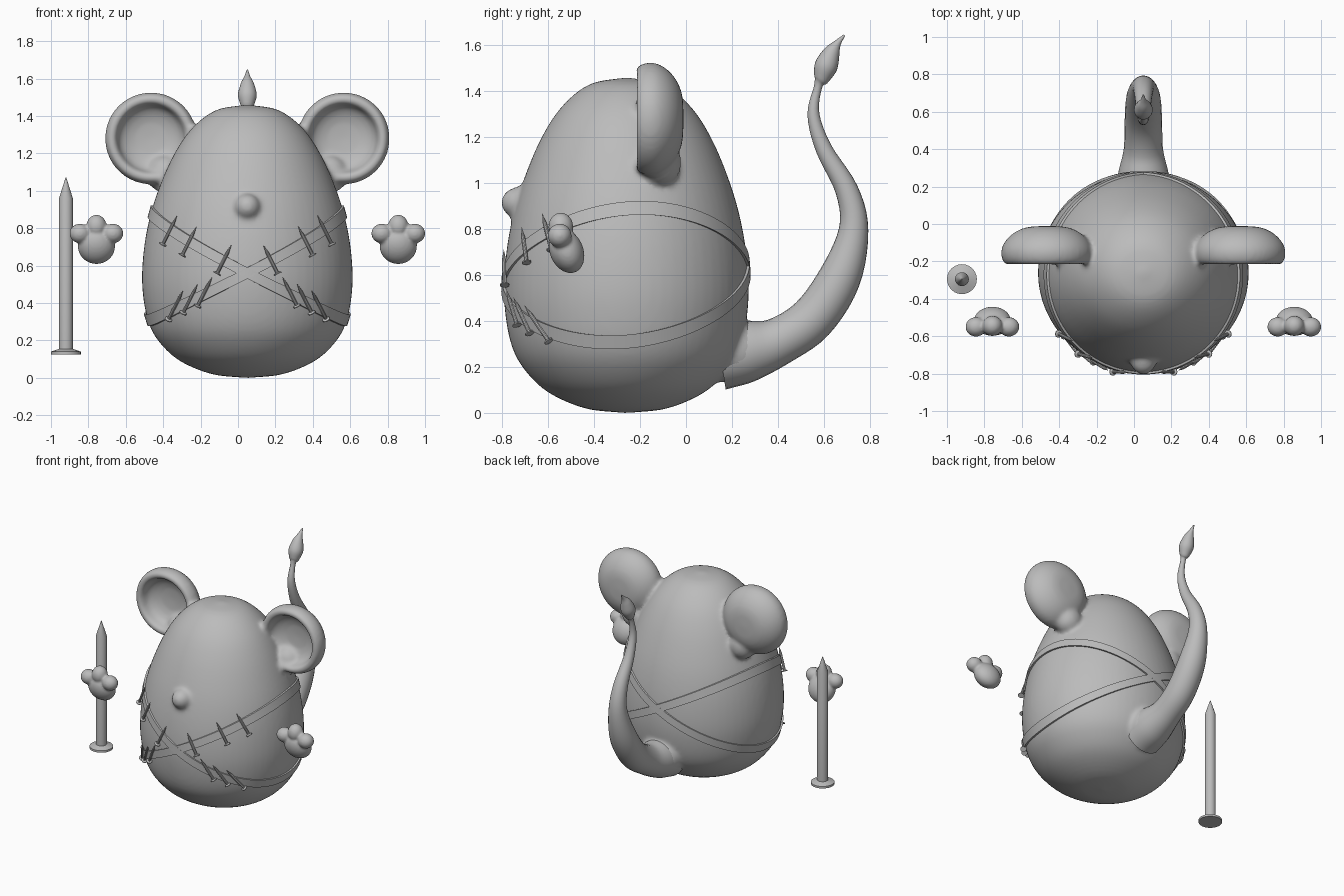
import bpy, bmesh, math
from mathutils import Vector, Matrix

cube = bpy.data.objects.get("Cube")
if cube:
    bpy.data.objects.remove(cube, do_unlink=True)

grey = bpy.data.materials.new("clay_grey")
grey.use_nodes = True
grey.diffuse_color = (0.5, 0.5, 0.5, 1)
grey.node_tree.nodes["Principled BSDF"].inputs["Base Color"].default_value = (0.5, 0.5, 0.5, 1)

CX, CY = 0.05, -0.26      # body axis
DEPTH = 0.53 / 0.56       # body depth relative to its width


def spline(points, steps):
    """Catmull-Rom curve through tuples of any size."""
    p = [Vector(q) for q in points]
    p = [2 * p[0] - p[1]] + p + [2 * p[-1] - p[-2]]
    out = []
    for a, b, c, d in zip(p, p[1:], p[2:], p[3:]):
        for i in range(steps):
            t = i / steps
            out.append(0.5 * (2 * b + (c - a) * t + (2 * a - 5 * b + 4 * c - d) * t * t
                              + (3 * b - a - 3 * c + d) * t ** 3))
    return out + [p[-2]]


def skin(bm, rings, closed=False):
    """Bridge equal rings of points, with capped or joined ends."""
    rows = [[bm.verts.new(co) for co in ring] for ring in rings]
    n = len(rows[0])
    pairs = list(zip(rows, rows[1:])) + ([(rows[-1], rows[0])] if closed else [])
    for a, b in pairs:
        for i in range(n):
            bm.faces.new((a[i], a[(i + 1) % n], b[(i + 1) % n], b[i]))
    if not closed:
        bm.faces.new(rows[0][::-1])
        bm.faces.new(rows[-1])


def circle(center, u, v, sides):
    angles = [2 * math.pi * i / sides for i in range(sides)]
    return [Vector(center) + Vector(u) * math.cos(a) + Vector(v) * math.sin(a) for a in angles]


def ball(bm, center, radii, tilt=0):
    m = Matrix.Translation(center) @ Matrix.Rotation(tilt, 4, 'X') @ Matrix.Diagonal((*radii, 1))
    bmesh.ops.create_uvsphere(bm, u_segments=32, v_segments=20, radius=1, matrix=m)


def finish(bm, name, angle=40, voxel=None, smooth=0):
    bmesh.ops.recalc_face_normals(bm, faces=bm.faces)
    mesh = bpy.data.meshes.new(name)
    bm.to_mesh(mesh)
    bm.free()
    mesh.materials.append(grey)
    obj = bpy.data.objects.new(name, mesh)
    bpy.context.collection.objects.link(obj)
    bpy.ops.object.select_all(action='DESELECT')
    bpy.context.view_layer.objects.active = obj
    obj.select_set(True)
    bpy.ops.object.shade_smooth_by_angle(angle=math.radians(angle))
    if voxel:
        mod = obj.modifiers.new("blend", 'REMESH')
        mod.mode = 'VOXEL'
        mod.voxel_size = voxel
        mod.use_smooth_shade = True
        mod = obj.modifiers.new("soften", 'SMOOTH')
        mod.factor = 0.5
        mod.iterations = smooth
    return obj


# Egg-shaped body: (radius, height)
profile = spline([(0.01, 0), (0.19, 0.02), (0.36, 0.09), (0.47, 0.19), (0.53, 0.3), (0.56, 0.46),
                  (0.56, 0.62), (0.535, 0.8), (0.485, 0.98), (0.4, 1.18), (0.3, 1.33),
                  (0.17, 1.43), (0.01, 1.46)], 5)


def radius_at(z):
    for a, b in zip(profile, profile[1:]):
        if a.y <= z <= b.y:
            return a.x + (b.x - a.x) * (z - a.y) / (b.y - a.y)
    return 0


def on_body(angle, z, lift=0):
    """Point on the body; angle 0 faces front, positive turns to +x."""
    r = radius_at(z) + lift
    return Vector((CX + r * math.sin(angle), CY - r * DEPTH * math.cos(angle), z))


bm = bmesh.new()
skin(bm, [circle((CX, CY, p.y), (p.x, 0, 0), (0, p.x * DEPTH, 0), 64) for p in profile])

# Cupped ears with a thick rim: (radius, y)
ear = spline([(0.01, -0.01), (0.12, -0.02), (0.2, -0.065), (0.243, -0.13), (0.24, -0.19),
              (0.212, -0.22), (0.185, -0.2), (0.165, -0.15), (0.1, -0.115), (0.01, -0.105)], 4)
for side in (-1, 1):
    x = CX + side * 0.515
    skin(bm, [circle((x, p.y, 1.28), (p.x, 0, 0), (0, 0, p.x), 48) for p in ear])
    ball(bm, (CX + side * 0.44, -0.11, 1.09), (0.1, 0.09, 0.1))

# Nose and tail root, blended into the body
ball(bm, (CX, -0.725, 0.915), (0.07, 0.08, 0.07))
ball(bm, (CX, 0.2, 0.27), (0.15, 0.16, 0.14))
finish(bm, "body_with_ears", voxel=0.014, smooth=8)

# Curling tail with a pointed tuft: (y, z, radius)
path = spline([(0.15, 0.25, 0.15), (0.27, 0.27, 0.135), (0.4, 0.31, 0.105), (0.55, 0.41, 0.1),
               (0.67, 0.59, 0.092), (0.73, 0.8, 0.064), (0.7, 0.97, 0.05), (0.6, 1.15, 0.036),
               (0.555, 1.3, 0.026), (0.575, 1.42, 0.018), (0.59, 1.455, 0.034),
               (0.61, 1.51, 0.05), (0.635, 1.57, 0.036), (0.66, 1.61, 0.016), (0.69, 1.645, 0.004)], 5)
bm = bmesh.new()
rings = []
for i, p in enumerate(path):
    d = path[min(i + 1, len(path) - 1)] - path[max(i - 1, 0)]
    across = Vector((0, -d.y, d.x)).normalized() * p.z
    rings.append(circle((CX, p.x, p.y), (p.z, 0, 0), across, 24))
skin(bm, rings)
finish(bm, "tail", angle=70)


# Two crossed straps wrapped diagonally around the body
def strap_height(angle, side):
    return 0.6 - 0.04 * math.cos(angle) + side * 0.29 * math.sin(angle)


for side, name in ((1, "strap_rising_left"), (-1, "strap_rising_right")):
    bm = bmesh.new()
    rings = []
    for i in range(96):
        a = 2 * math.pi * i / 96
        z = strap_height(a, side)
        rings.append([on_body(a, z + h, lift)
                      for h, lift in ((-0.03, -0.02), (-0.03, 0.012), (0.03, 0.012), (0.03, -0.02))])
    skin(bm, rings, closed=True)
    finish(bm, name)


# Nails: flat head, straight shaft, pointed tip
def nail(name, head, tip, shaft, head_radius, head_height, point, sides):
    axis = (tip - head).normalized()
    length = (tip - head).length
    u = axis.orthogonal().normalized()
    v = axis.cross(u)
    bm = bmesh.new()
    skin(bm, [circle(head + axis * t, u * r, v * r, sides) for t, r in (
        (0, head_radius), (head_height * 0.5, head_radius), (head_height, shaft),
        (length - point, shaft), (length, shaft * 0.06))])
    finish(bm, name, angle=35)


nail("large_nail", Vector((-0.92, -0.295, 0.125)), Vector((-0.92, -0.295, 1.07)),
     0.037, 0.08, 0.03, 0.11, 24)

# Small nails pinned across each strap arm
for side, label in ((1, "left"), (-1, "right")):
    for row, slope, offsets in (("upper", 1, (0.12, 0.3, 0.4)), ("lower", -1, (0.22, 0.295, 0.37))):
        for k, off in enumerate(offsets):
            z = strap_height(math.asin(off / 0.56), slope) + 0.01
            ends = []
            for dx, dz in ((0.038, -0.078), (-0.038, 0.078)):
                angle = math.asin((off + dx) / radius_at(z + dz))
                ends.append(on_body(side * angle, z + dz, 0.02))
            nail(f"{row}_{label}_small_nail_{k + 1}", ends[0], ends[1], 0.009, 0.021, 0.01, 0.05, 10)

# Floating three-fingered hands
for side, label in ((1, "left"), (-1, "right")):
    x = CX + side * 0.807
    bm = bmesh.new()
    ball(bm, (x, -0.52, 0.705), (0.1, 0.073, 0.1), tilt=0.4)
    ball(bm, (x, -0.545, 0.81), (0.054, 0.054, 0.062))
    for s in (-1, 1):
        ball(bm, (x + s * 0.088, -0.55, 0.772), (0.056, 0.052, 0.052))
    finish(bm, label + "_hand", voxel=0.008, smooth=4)
